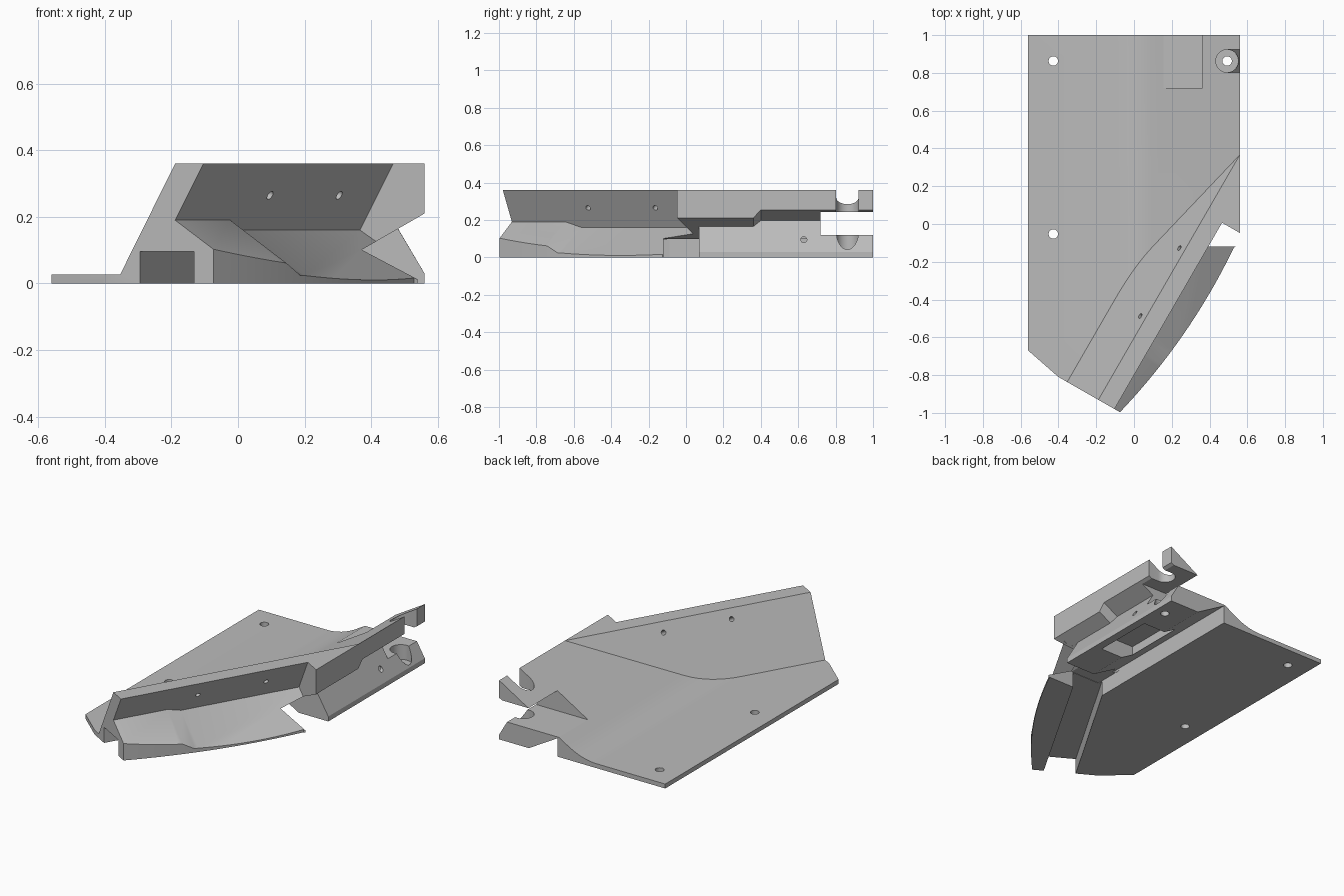
import bpy, bmesh, math
from mathutils import Vector, Matrix

cube = bpy.data.objects.get("Cube")
if cube:
    bpy.data.objects.remove(cube, do_unlink=True)

grey = bpy.data.materials.new("plain_grey")
grey.use_nodes = True
grey.diffuse_color = (0.5, 0.5, 0.5, 1)
grey.node_tree.nodes["Principled BSDF"].inputs["Base Color"].default_value = (0.5, 0.5, 0.5, 1)

# Slanted frame: s points out of the wall, t runs along it
OUT = Vector((math.sqrt(3) / 2, -0.5, 0))
RUN = Vector((0.5, math.sqrt(3) / 2, 0))
TAN30 = math.tan(math.radians(30))


def slant(s, t, z):
    return OUT * s + RUN * t + Vector((0, 0, z))


def loft(name, sections):
    """Closed solid through matching rings of points."""
    bm = bmesh.new()
    rings = [[bm.verts.new(p) for p in ring] for ring in sections]
    for a, b in zip(rings, rings[1:]):
        for i in range(len(a)):
            j = (i + 1) % len(a)
            bm.faces.new((a[i], a[j], b[j], b[i]))
    bm.faces.new(rings[0][::-1])
    bm.faces.new(rings[-1])
    bmesh.ops.recalc_face_normals(bm, faces=bm.faces)
    mesh = bpy.data.meshes.new(name)
    bm.to_mesh(mesh)
    bm.free()
    mesh.materials.append(grey)
    ob = bpy.data.objects.new(name, mesh)
    bpy.context.collection.objects.link(ob)
    return ob


def prism_y(name, xz, y0, y1):
    return loft(name, [[(x, y, z) for x, z in xz] for y in (y0, y1)])


def prism_z(name, xy, z0, z1):
    return loft(name, [[(x, y, z) for x, y in xy] for z in (z0, z1)])


def box(name, x0, x1, y0, y1, z0, z1):
    return prism_z(name, [(x0, y0), (x1, y0), (x1, y1), (x0, y1)], z0, z1)


def rod(name, start, end, radius, sides=32):
    start, end = Vector(start), Vector(end)
    turn = (end - start).to_track_quat("Z", "Y").to_matrix()
    ring = [turn @ Vector((radius * math.cos(a), radius * math.sin(a), 0))
            for a in (2 * math.pi * i / sides for i in range(sides))]
    return loft(name, [[p + c for p in ring] for c in (start, end)])


def combine(target, tool, operation="DIFFERENCE"):
    bpy.context.view_layer.objects.active = target
    mod = target.modifiers.new("cut", "BOOLEAN")
    mod.operation, mod.solver, mod.object = operation, "EXACT", tool
    bpy.ops.object.modifier_apply(modifier=mod.name)
    bpy.data.objects.remove(tool, do_unlink=True)


# Base plate bending softly up into the sloped sheet
plate, rise = 0.027, 0.333 / 0.56
bend = []
for i in range(9):
    u = i / 8
    x = -0.1 + 0.2 * u
    bend.append((x, plate + rise * 0.1 * u * u))
body = prism_y("bracket_body", [(-0.56, 0), (0.56, 0), (0.56, 0.36)] + bend[::-1]
               + [(-0.56, plate)], -1.1, 1)

# Leaning wall, filled forward, then carved back
wall = [(0.05, 0), (0.112, plate), (0.302, 0.36), (1.2, 0.36), (1.2, 0)]
combine(body, loft("wall", [[slant(s, t, z) for s, z in wall] for t in (-1.1, 1.4)]), "UNION")

# Plan outline with the curved shelf edge
curve = []
for i in range(25):
    t = -0.9 + 1.056 * i / 24
    p = slant(0.53 - 0.15 * (t + 0.1) ** 2, t, 0)
    curve.append((p.x, p.y))
outline = [(-0.56, 1), (-0.56, -0.67), (-0.4, -0.81)] + curve + [(0.56, -0.11), (0.56, 1)]
combine(body, prism_z("outline", outline, -0.2, 0.8), "INTERSECT")


# Space in front of the wall, above the stepped shelf
def above_shelf(t, s, z, fall):
    pts = [(s, z), (s + (0.5 - z) * TAN30, 0.5), (1.3, 0.5), (1.3, z - fall * (1.3 - s))]
    return [slant(a, t, b) for a, b in pts]


high, low = (0.302, 0.19, 0.66), (0.285, 0.16, 0.61)
combine(body, loft("shelf_space", [above_shelf(-1.2, *high), above_shelf(-0.57, *high),
                                   above_shelf(-0.48, *low), above_shelf(0.239, *low)]))

# Gap between the shelf and the lower jaw
combine(body, prism_y("gap", [(0.165, -0.1), (0.165, 0.098), (0.366, 0.098),
                              (0.7, 0.098 + 0.334 * TAN30), (0.7, -0.1)], -0.12, 0.07))


# V groove along the outer side, stepping up
def groove(y, lift):
    ax, az = 0.48 - lift * TAN30, 0.165 + lift
    return [(ax, y, az), (0.7, y, az + (0.7 - ax) * TAN30), (0.7, y, 0.03), (0.56, y, 0.03)]


combine(body, loft("side_groove", [groove(0.0, 0), groove(0.36, 0),
                                   groove(0.4, 0.032), groove(1.1, 0.032)]))

# Underside channels
ends = [slant(0.179, -1.1, 0), slant(0.367, -1.1, 0)]
combine(body, prism_z("slanted_channel", [(p.x, p.y) for p in ends]
                      + [(0.355, -0.12), (0.366, 0.05), (0.167, 0.05), (0.167, -0.085)], -0.1, 0.096))
combine(body, prism_y("straight_channel", [(0.166, -0.05), (0.166, 0.112), (0.36, 0),
                                           (0.36, -0.05)], 0.03, 1.1))
combine(body, box("jaw_pocket", 0.28, 0.51, 0.32, 0.7, -0.1, 0.1))

# Clamp slot between the jaws
combine(body, box("clamp_slot", -0.2, 0.8, 0.72, 1.2, 0.12, 0.243))

# Bolt seat, open to the side in the upper jaw
combine(body, rod("bolt_seat", (0.493, 0.863, 0.03), (0.493, 0.863, 0.6), 0.06))
combine(body, box("bolt_opening", 0.493, 0.8, 0.803, 0.923, 0.2, 0.6))
combine(body, rod("bolt_hole", (0.493, 0.863, -0.1), (0.493, 0.863, 0.1), 0.025))

# Screw holes in plate, jaw and wall
for y in (0.863, -0.053):
    combine(body, rod("plate_hole", (-0.427, y, -0.1), (-0.427, y, 0.1), 0.025))
combine(body, rod("jaw_hole", (0.4, 0.63, 0.095), (0.7, 0.63, 0.095), 0.016))
for t in (-0.405, 0.01):
    combine(body, rod("wall_hole", slant(0.403, t, 0.231), slant(0.212, t, 0.341), 0.014))

# Soft bend and curve, crisp edges elsewhere
bpy.ops.object.select_all(action="DESELECT")
body.select_set(True)
bpy.context.view_layer.objects.active = body
bpy.ops.object.shade_smooth_by_angle(angle=math.radians(20))
